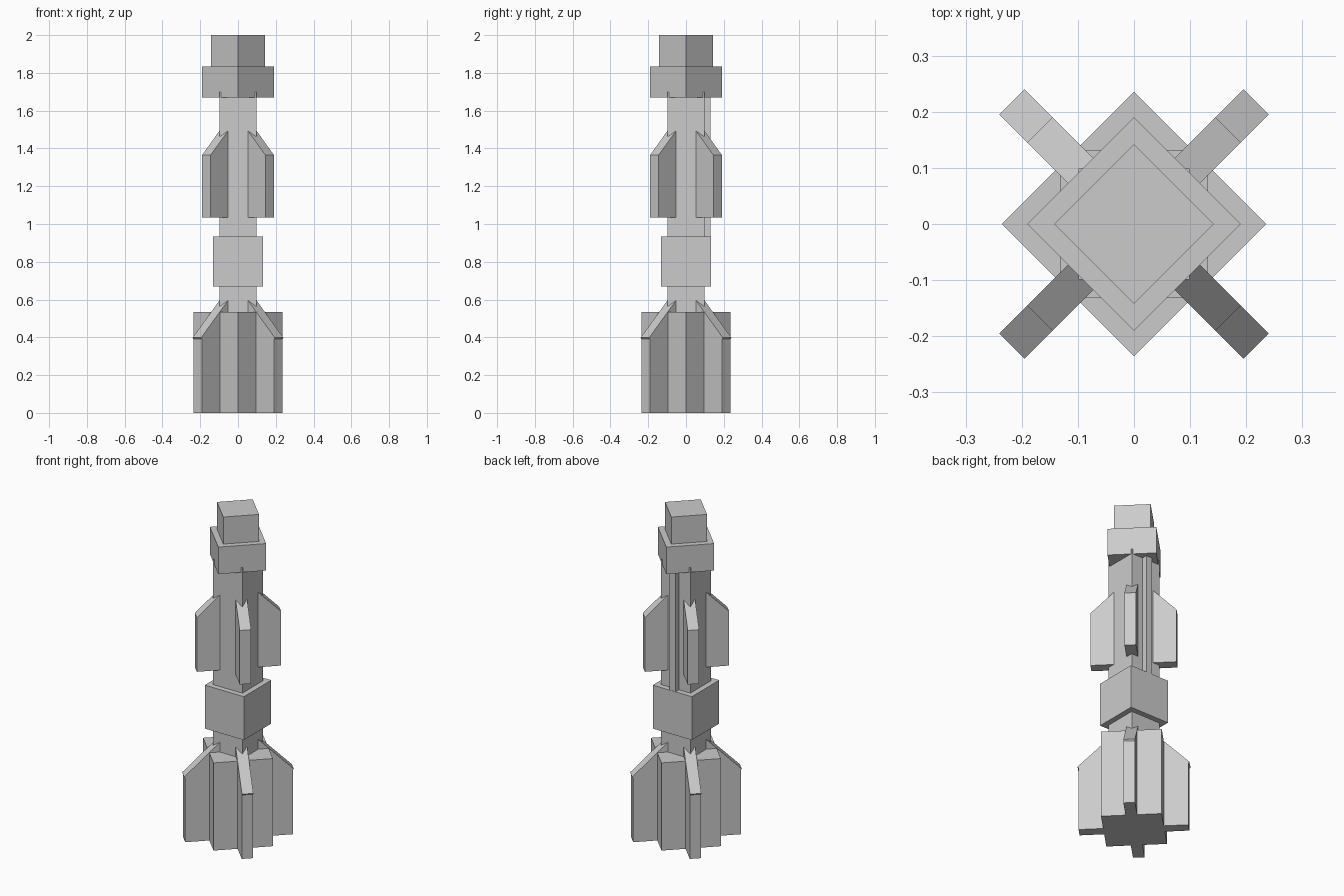
import bpy
import bmesh
from math import radians, sqrt
from mathutils import Matrix, Vector

cube = bpy.data.objects.get("Cube")
if cube:
    bpy.data.objects.remove(cube, do_unlink=True)

grey = bpy.data.materials.new("plain grey")
grey.use_nodes = True
colour = (0.6, 0.6, 0.6, 1)
grey.diffuse_color = colour
grey.node_tree.nodes["Principled BSDF"].inputs["Base Color"].default_value = colour


def add_object(name, bm):
    bmesh.ops.recalc_face_normals(bm, faces=bm.faces)
    mesh = bpy.data.meshes.new(name)
    bm.to_mesh(mesh)
    bm.free()
    mesh.materials.append(grey)
    obj = bpy.data.objects.new(name, mesh)
    bpy.context.collection.objects.link(obj)
    return obj


def block(name, size, bottom, top, turn=0, y=0):
    """Upright box with a given footprint, turned about z."""
    bm = bmesh.new()
    bmesh.ops.create_cube(bm, size=1)
    bmesh.ops.scale(bm, vec=(size[0], size[1], top - bottom), verts=bm.verts)
    bmesh.ops.translate(bm, vec=(0, y, (bottom + top) / 2), verts=bm.verts)
    bmesh.ops.rotate(bm, matrix=Matrix.Rotation(radians(turn), 3, "Z"), verts=bm.verts)
    return add_object(name, bm)


def fins(name, profile, thickness=0.064):
    """Four copies of an extruded (radius, height) profile on the diagonals."""
    for i in range(4):
        bm = bmesh.new()
        verts = [bm.verts.new((r, -thickness / 2, z)) for r, z in profile]
        face = bm.faces.new(verts)
        extruded = bmesh.ops.extrude_face_region(bm, geom=[face])["geom"]
        moved = [g for g in extruded if isinstance(g, bmesh.types.BMVert)]
        bmesh.ops.translate(bm, vec=Vector((0, thickness, 0)), verts=moved)
        bmesh.ops.rotate(bm, matrix=Matrix.Rotation(radians(45 + 90 * i), 3, "Z"), verts=bm.verts)
        add_object(f"{name}_{i + 1}", bm)


def diamond(name, radius, bottom, top):
    side = radius * sqrt(2)
    block(name, (side, side), bottom, top, turn=45)


# Square shaft with its middle collar and rear conduit
block("shaft", (0.198, 0.198), 0.5, 1.7)
block("collar", (0.264, 0.264), 0.67, 0.935)
block("conduit", (0.042, 0.06), 0.9, 1.69, y=0.1)

# Diamond-section base and stepped head
diamond("base", 0.236, 0, 0.535)
diamond("head_lower", 0.19, 1.67, 1.835)
diamond("head_upper", 0.142, 1.835, 2)

# Tail fins with a slight lip at the tip, and smaller upper fins
fins("tail_fin", [(0.105, 0), (0.302, 0), (0.302, 0.39), (0.308, 0.398), (0.105, 0.597)])
fins("upper_fin", [(0.105, 1.035), (0.237, 1.035), (0.237, 1.365), (0.105, 1.495)])
